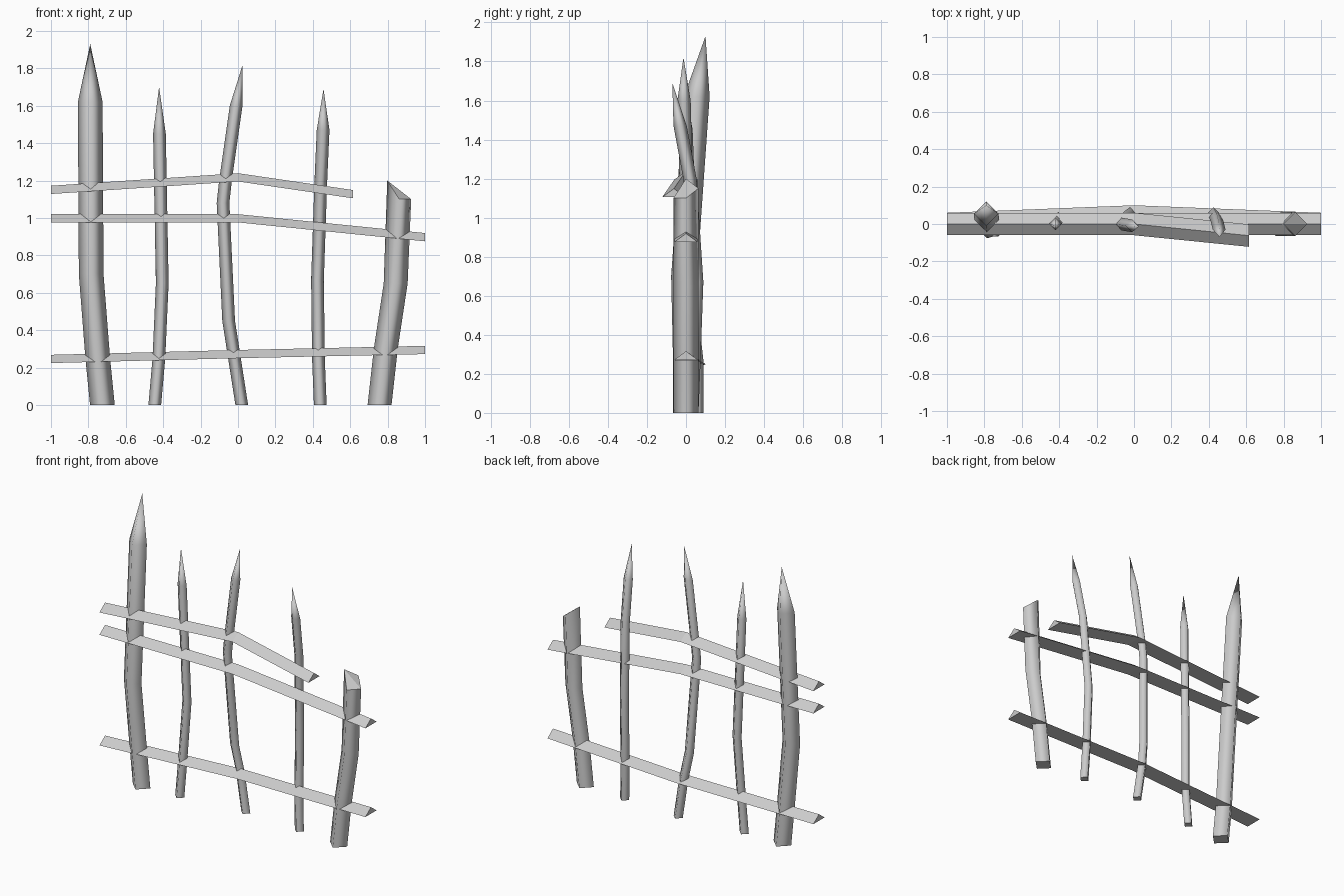
import bpy, bmesh

cube = bpy.data.objects.get("Cube")
if cube:
    bpy.data.objects.remove(cube)

wood = bpy.data.materials.new("weathered_grey")
GREY = (0.6, 0.6, 0.6, 1)
wood.use_nodes = True
wood.diffuse_color = GREY
wood.node_tree.nodes["Principled BSDF"].inputs["Base Color"].default_value = GREY


def finish(name, bm):
    bmesh.ops.recalc_face_normals(bm, faces=bm.faces)
    mesh = bpy.data.meshes.new(name)
    bm.to_mesh(mesh)
    bm.free()
    mesh.materials.append(wood)
    bpy.context.collection.objects.link(bpy.data.objects.new(name, mesh))


def bridge(bm, rings, smooth):
    """Join consecutive rings of vertices with side faces."""
    for a, b in zip(rings, rings[1:]):
        for i in range(len(a)):
            j = (i + 1) % len(a)
            bm.faces.new((a[i], a[j], b[j], b[i])).smooth = smooth


def post(name, radius, path, tip=None, broken=None):
    """Four-sided bent stake, sharpened to a tip or snapped off unevenly."""
    bm = bmesh.new()
    rings = []
    for x, y, z in path:
        corners = ((-radius, 0), (0, -radius), (radius, 0), (0, radius))
        rings.append([bm.verts.new((x + dx, y + dy, z)) for dx, dy in corners])
    bridge(bm, rings, True)
    caps = [bm.faces.new(rings[0])]
    top = rings[-1]
    if tip:
        point = bm.verts.new(tip)
        for i in range(4):
            bm.faces.new((top[i], top[(i + 1) % 4], point)).smooth = True
    if broken:
        for v, z in zip(top, broken):
            v.co.z = z
        left, front, right, back = top
        caps += [bm.faces.new((left, front, right)), bm.faces.new((left, right, back))]
    for cap in caps:
        for edge in cap.edges:
            edge.smooth = False
    finish(name, bm)


def rail(name, path):
    """Split rail with a triangular section, ridge upward."""
    bm = bmesh.new()
    section = ((-0.06, -0.022), (0.06, -0.022), (0, 0.022))
    rings = [[bm.verts.new((x, y + dy, z + dz)) for dy, dz in section] for x, y, z in path]
    bridge(bm, rings, False)
    bm.faces.new(rings[0])
    bm.faces.new(rings[-1])
    finish(name, bm)


# Thick end posts
post("right_end_post", 0.066,
     [(-0.725, 0, 0), (-0.75, 0, 0.25), (-0.785, -0.01, 0.7), (-0.79, 0.055, 1.62)],
     tip=(-0.79, 0.1, 1.93))
post("left_broken_post", 0.064,
     [(0.757, 0, 0), (0.79, 0, 0.3), (0.843, 0, 0.65), (0.862, 0, 1.1)],
     broken=(1.2, 1.1, 1.1, 1.15))

# Thin stakes
post("right_stake", 0.034,
     [(-0.445, 0.01, 0), (-0.423, 0.01, 0.25), (-0.405, 0.03, 0.65), (-0.42, 0, 1.45)],
     tip=(-0.422, -0.01, 1.7))
post("middle_stake", 0.034,
     [(0.02, 0.055, 0), (-0.022, 0.055, 0.27), (-0.05, 0.035, 0.45), (-0.08, 0, 1.08),
      (-0.067, 0, 1.2), (-0.01, -0.01, 1.6)],
     tip=(0.025, -0.013, 1.82))
post("left_stake", 0.034,
     [(0.44, 0.03, 0), (0.43, 0.04, 0.25), (0.425, 0.055, 0.67), (0.443, 0.02, 1.2),
      (0.455, -0.03, 1.47)],
     tip=(0.457, -0.07, 1.69))

# Rails
rail("top_rail", [(-1, 0, 1.15), (0, 0, 1.217), (0.615, -0.062, 1.127)])
rail("middle_rail", [(-1, 0, 0.998), (0, 0, 0.998), (1, 0, 0.897)])
rail("bottom_rail", [(-1, 0, 0.246), (0, 0.04, 0.272), (1, 0, 0.294)])
